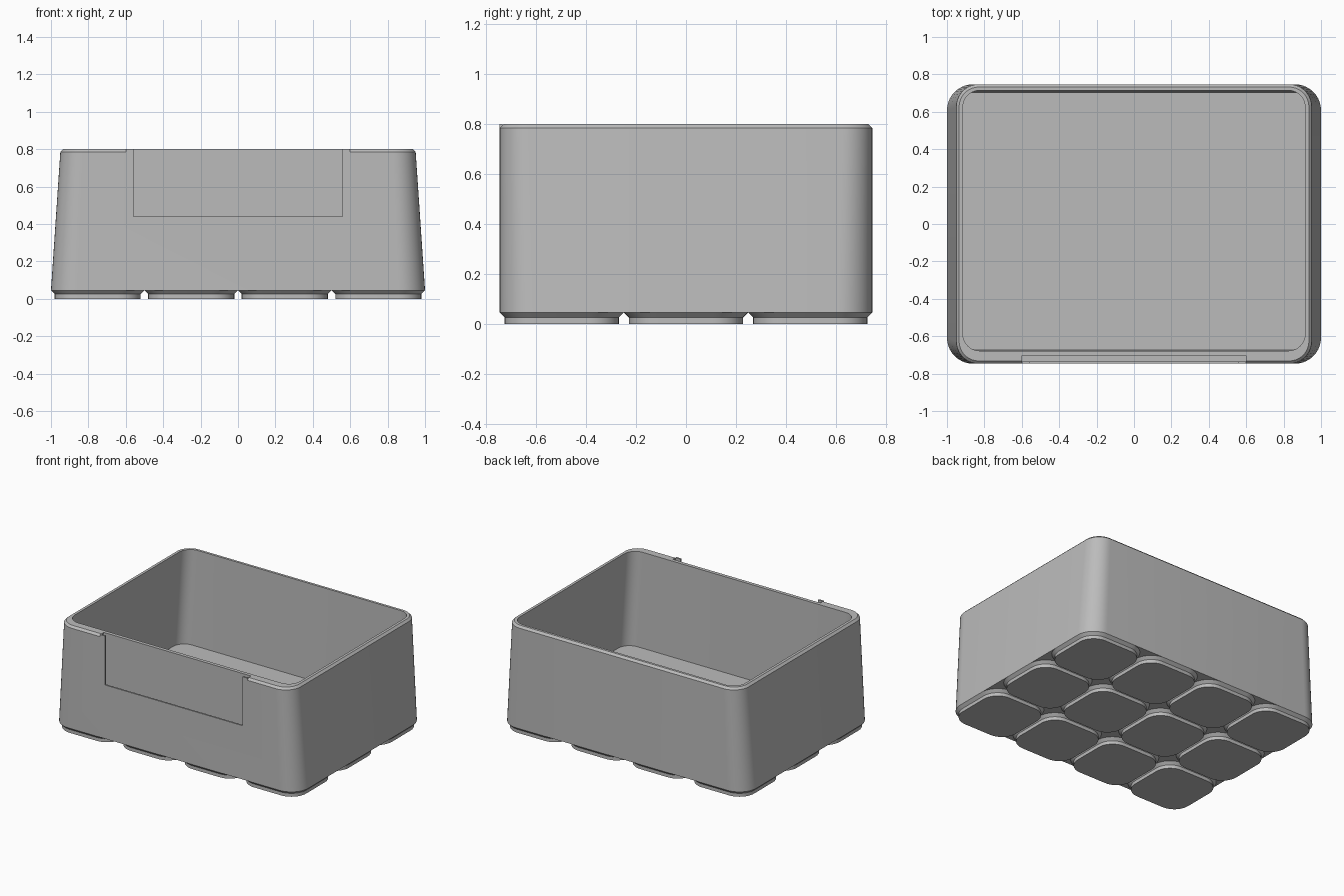
import bpy, bmesh
from math import sin, cos, pi, radians

if "Cube" in bpy.data.objects:
    bpy.data.objects.remove(bpy.data.objects["Cube"], do_unlink=True)

grey = bpy.data.materials.new("plain grey")
grey.use_nodes = True
COLOUR = (0.5, 0.5, 0.5, 1)
grey.diffuse_color = COLOUR
grey.node_tree.nodes["Principled BSDF"].inputs["Base Color"].default_value = COLOUR


def rounded_rect(x0, x1, y0, y1, r, z, seg=10):
    """Points of a rounded rectangle, counter-clockwise."""
    corners = [(x1 - r, y1 - r), (x0 + r, y1 - r), (x0 + r, y0 + r), (x1 - r, y0 + r)]
    pts = []
    for q, (cx, cy) in enumerate(corners):
        for i in range(seg + 1):
            a = (q + i / seg) * pi / 2
            pts.append((cx + r * cos(a), cy + r * sin(a), z))
    return pts


def finish(name, bm):
    bmesh.ops.recalc_face_normals(bm, faces=bm.faces)
    mesh = bpy.data.meshes.new(name)
    bm.to_mesh(mesh)
    bm.free()
    mesh.materials.append(grey)
    ob = bpy.data.objects.new(name, mesh)
    bpy.context.collection.objects.link(ob)
    return ob


def loft(name, sections):
    """Skin a stack of rounded rectangles and cap both ends."""
    bm = bmesh.new()
    rings = [[bm.verts.new(p) for p in rounded_rect(*s)] for s in sections]
    n = len(rings[0])
    for a, b in zip(rings, rings[1:]):
        for i in range(n):
            bm.faces.new((a[i], a[(i + 1) % n], b[(i + 1) % n], b[i]))
    bm.faces.new(rings[0])
    bm.faces.new(rings[-1])
    return finish(name, bm)


def box(name, x0, x1, y0, y1, z0, z1):
    bm = bmesh.new()
    bmesh.ops.create_cube(bm, size=1)
    for v in bm.verts:
        v.co = ((x0 + x1) / 2 + v.co.x * (x1 - x0),
                (y0 + y1) / 2 + v.co.y * (y1 - y0),
                (z0 + z1) / 2 + v.co.z * (z1 - z0))
    return finish(name, bm)


def smooth(ob):
    bpy.ops.object.select_all(action="DESELECT")
    ob.select_set(True)
    bpy.context.view_layer.objects.active = ob
    bpy.ops.object.shade_smooth_by_angle(angle=radians(30))


HY = 0.747          # half depth
BASE, TOP = 0.045, 0.8

# Bin: tapered outside, chamfered rim, hollow inside with a thicker front wall
body = loft("bin_body", [
    (-1, 1, -HY, HY, 0.14, BASE),
    (-0.95, 0.95, -HY, HY, 0.12, TOP - 0.015),
    (-0.935, 0.935, -HY + 0.015, HY - 0.015, 0.105, TOP),
    (-0.915, 0.915, -0.678, 0.714, 0.09, TOP),
    (-0.955, 0.955, -0.668, 0.7, 0.09, 0.1),
])

# Label pocket in the front wall
pocket = box("pocket_cutter", -0.6, 0.6, -0.9, -0.704, 0.4, 0.9)
pocket.hide_render = True
pocket.hide_set(True)
cut = body.modifiers.new("label_pocket", "BOOLEAN")
cut.object = pocket
cut.operation = "DIFFERENCE"
cut.solver = "EXACT"
bpy.context.view_layer.objects.active = body
bpy.ops.object.modifier_apply(modifier=cut.name)
bpy.data.objects.remove(pocket, do_unlink=True)
smooth(body)

# Retaining lips around the label window
for side, sx in (("left", 1), ("right", -1)):
    xs = sorted((sx * 0.56, sx * 0.6))
    box("label_lip_" + side, *xs, -HY, -0.735, 0.4, TOP)
box("label_lip_bottom", -0.56, 0.56, -HY, -0.735, 0.4, 0.44)

# Grid of feet under the bin
PX, PY = 0.5, 2 * HY / 3
for i in range(4):
    for j in range(3):
        cx, cy = (i - 1.5) * PX, (j - 1) * PY

        def pad(inset, r, z):
            hx, hy = PX / 2 - inset, PY / 2 - inset
            return (cx - hx, cx + hx, cy - hy, cy + hy, r, z)

        smooth(loft(f"foot_{i + 1}_{j + 1}", [
            pad(0.02, 0.12, 0), pad(0.02, 0.12, 0.025), pad(0, 0.14, BASE)]))
